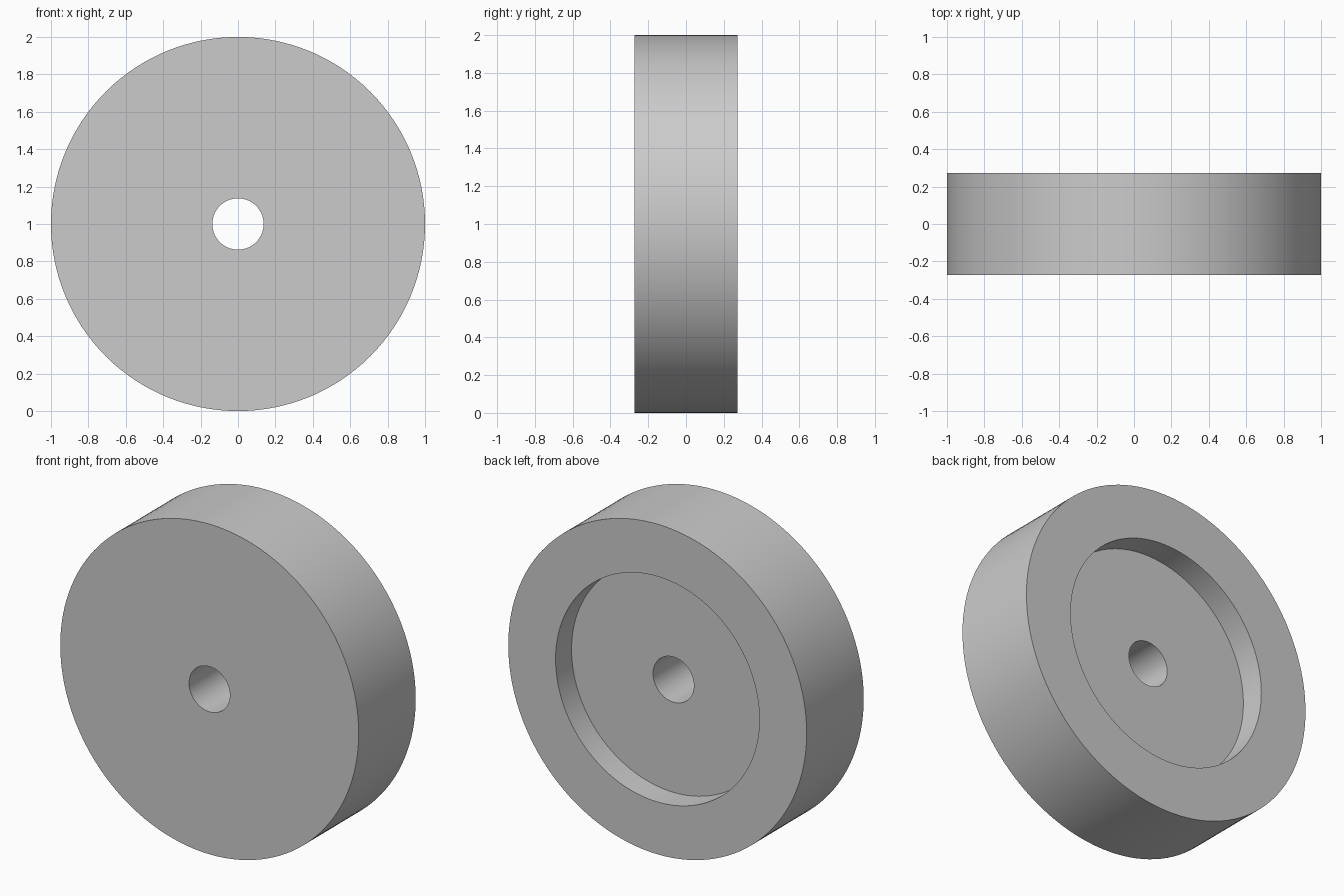
import bpy, bmesh, math
from mathutils import Matrix, Vector

cube = bpy.data.objects.get("Cube")
if cube:
    bpy.data.objects.remove(cube, do_unlink=True)

# Dimensions
RADIUS, HALF_WIDTH = 1.0, 0.273
BORE, RECESS, DEPTH = 0.137, 0.683, 0.153
SEGMENTS = 128

# Plain grey material
grey = bpy.data.materials.new("plain_grey")
grey.use_nodes = True
colour = (0.6, 0.6, 0.6, 1)
grey.diffuse_color = colour
grey.node_tree.nodes["Principled BSDF"].inputs["Base Color"].default_value = colour

# Closed wheel section (radius, y): flat front, recessed back, through bore
section = [
    (BORE, -HALF_WIDTH), (RADIUS, -HALF_WIDTH), (RADIUS, HALF_WIDTH),
    (RECESS, HALF_WIDTH), (RECESS, HALF_WIDTH - DEPTH), (BORE, HALF_WIDTH - DEPTH),
]
bm = bmesh.new()
verts = [bm.verts.new((r, y, 0)) for r, y in section]
edges = [bm.edges.new((v, verts[(i + 1) % len(verts)])) for i, v in enumerate(verts)]

# Turn the section about the axle
bmesh.ops.spin(bm, geom=verts + edges, cent=(0, 0, 0), axis=(0, 1, 0),
               angle=math.tau, steps=SEGMENTS, use_merge=True)
bmesh.ops.remove_doubles(bm, verts=bm.verts, dist=0.0001)
bmesh.ops.recalc_face_normals(bm, faces=bm.faces)
bmesh.ops.translate(bm, verts=bm.verts, vec=(0, 0, RADIUS))

mesh = bpy.data.meshes.new("wheel_disc")
bm.to_mesh(mesh)
bm.free()
mesh.materials.append(grey)
wheel = bpy.data.objects.new("wheel_disc", mesh)
bpy.context.collection.objects.link(wheel)

# Smooth rims with crisp edges
bpy.ops.object.select_all(action="DESELECT")
wheel.select_set(True)
bpy.context.view_layer.objects.active = wheel
bpy.ops.object.shade_smooth_by_angle(angle=math.radians(30))
